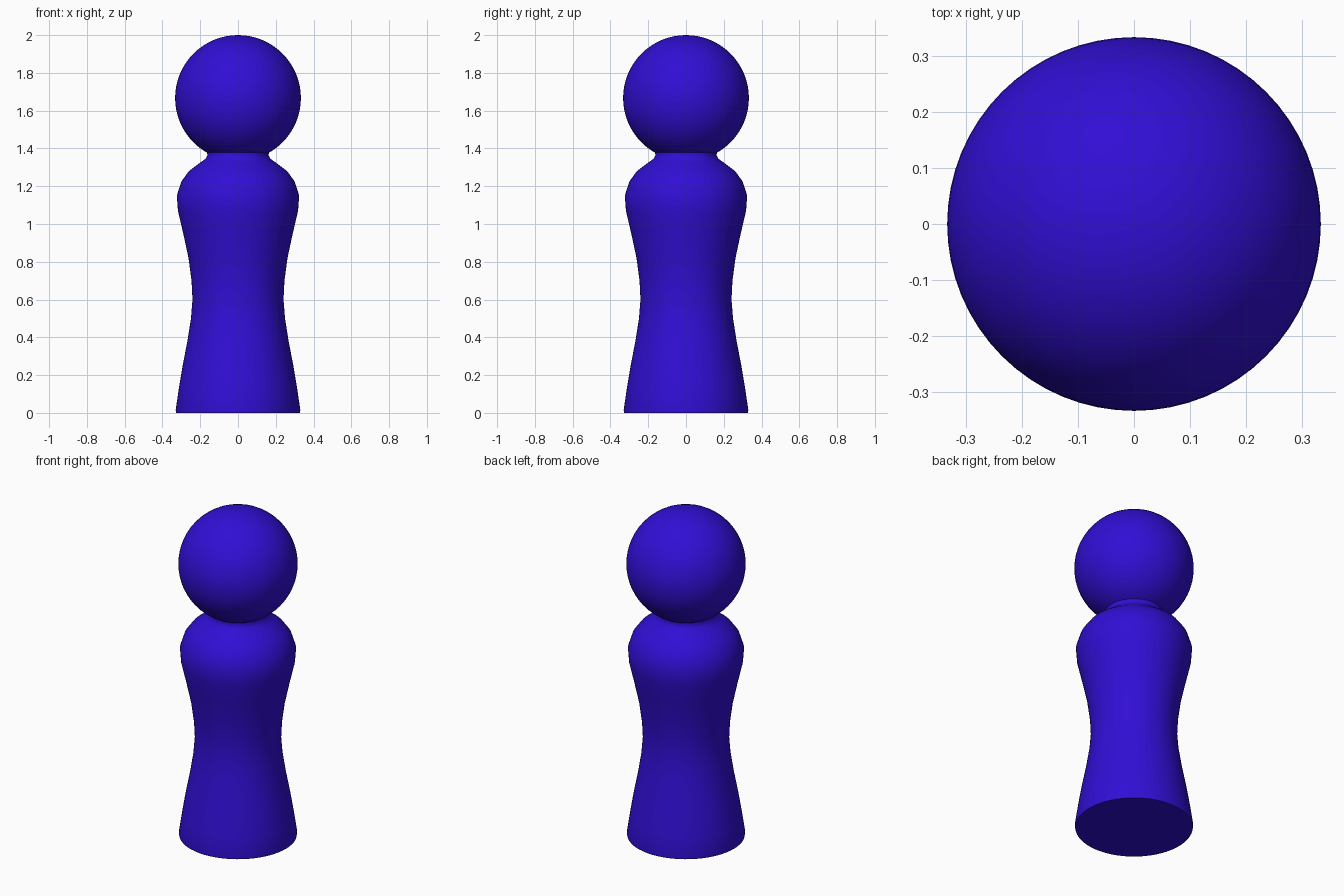
import bpy, bmesh, math

cube = bpy.data.objects.get("Cube")
if cube:
    bpy.data.objects.remove(cube, do_unlink=True)

# Single painted colour
blue = bpy.data.materials.new("deep_blue")
blue.use_nodes = True
colour = (0.031, 0.0045, 0.66, 1.0)
blue.diffuse_color = colour
blue.node_tree.nodes["Principled BSDF"].inputs["Base Color"].default_value = colour


def finish(obj, angle):
    obj.data.materials.append(blue)
    bpy.ops.object.select_all(action='DESELECT')
    obj.select_set(True)
    bpy.context.view_layer.objects.active = obj
    bpy.ops.object.shade_smooth_by_angle(angle=math.radians(angle))


def lathe(name, profile, steps=64):
    """Spin a (radius, height) profile around z; the ends sit on the axis."""
    bm = bmesh.new()
    verts = [bm.verts.new((r, 0, z)) for r, z in profile]
    edges = [bm.edges.new(pair) for pair in zip(verts, verts[1:])]
    bmesh.ops.spin(bm, geom=verts + edges, cent=(0, 0, 0), axis=(0, 0, 1),
                   angle=math.tau, steps=steps)
    bmesh.ops.remove_doubles(bm, verts=bm.verts, dist=0.0005)
    bmesh.ops.recalc_face_normals(bm, faces=bm.faces)
    mesh = bpy.data.meshes.new(name)
    bm.to_mesh(mesh)
    bm.free()
    obj = bpy.data.objects.new(name, mesh)
    bpy.context.collection.objects.link(obj)
    return obj


# Waisted body with rounded shoulders and a short neck
body = lathe("body", [
    (0, 0), (0.328, 0), (0.33, 0.015), (0.313, 0.13), (0.293, 0.25),
    (0.268, 0.38), (0.249, 0.5), (0.241, 0.6), (0.246, 0.7), (0.262, 0.82),
    (0.29, 0.95), (0.318, 1.07), (0.324, 1.15), (0.3, 1.225), (0.26, 1.28),
    (0.2, 1.325), (0.172, 1.345), (0.162, 1.365), (0.165, 1.385), (0, 1.385)])
finish(body, 50)

# Ball head
bpy.ops.mesh.primitive_uv_sphere_add(segments=64, ring_count=32, radius=0.333,
                                     location=(0, 0, 1.667))
head = bpy.context.object
head.name = "head"
finish(head, 60)
